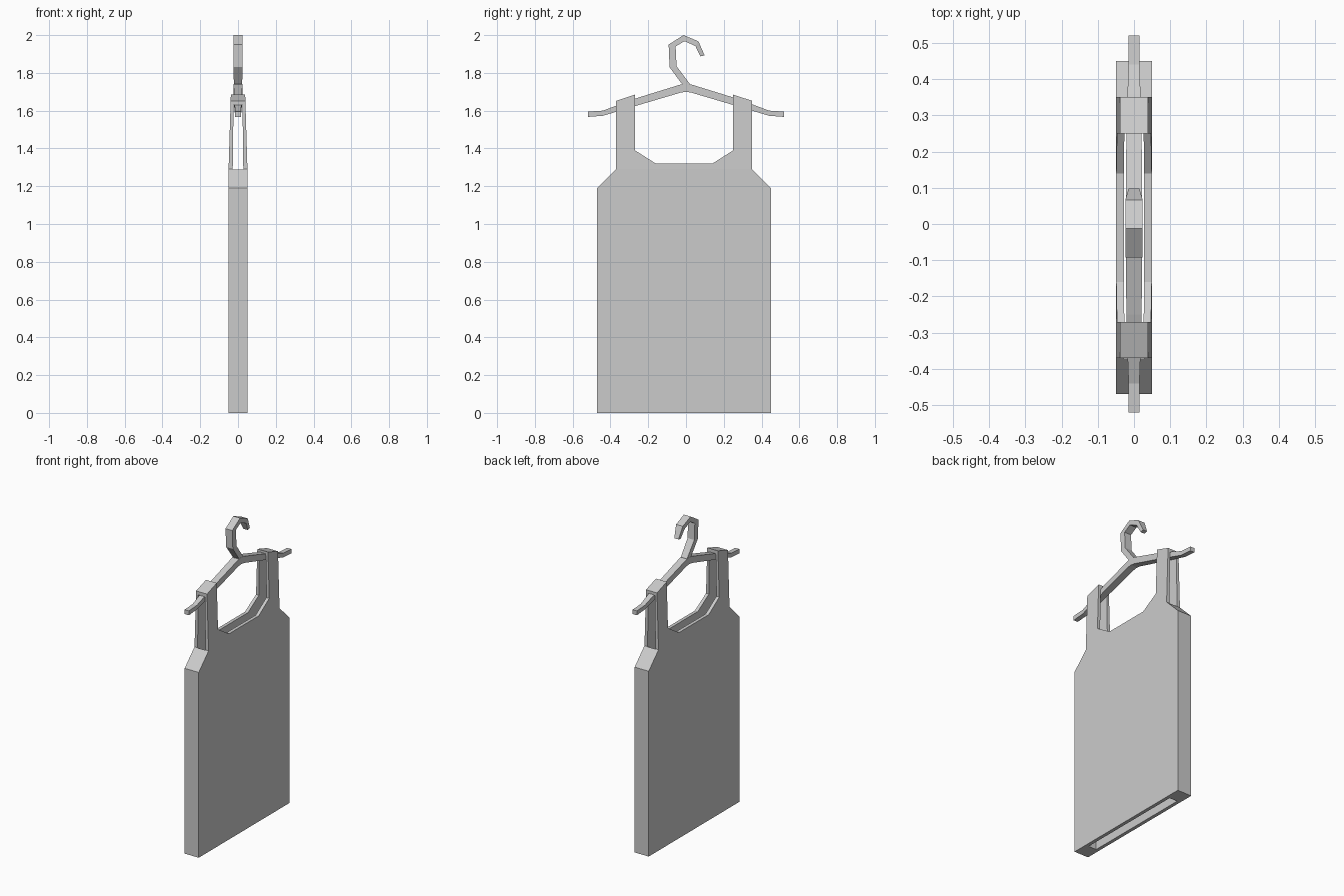
import bpy, bmesh

cube = bpy.data.objects.get("Cube")
if cube:
    bpy.data.objects.remove(cube, do_unlink=True)

grey = bpy.data.materials.new("plain grey")
grey.use_nodes = True
grey.diffuse_color = (0.6, 0.6, 0.6, 1)
grey.node_tree.nodes["Principled BSDF"].inputs["Base Color"].default_value = (0.6, 0.6, 0.6, 1)

STRAP_BASE, STRAP_TOP = 1.29, 1.685
CENTRE_Y = -0.01


def finish(name, bm):
    bmesh.ops.recalc_face_normals(bm, faces=bm.faces)
    mesh = bpy.data.meshes.new(name)
    bm.to_mesh(mesh)
    bm.free()
    mesh.materials.append(grey)
    obj = bpy.data.objects.new(name, mesh)
    bpy.context.collection.objects.link(obj)
    return obj


def tapered_slab(name, half_profile, half_width, top_width):
    """Mirror a (y, z) profile, extrude it along x, narrow it above the strap base."""
    outline = half_profile + [(-y, z) for y, z in reversed(half_profile)]
    bm = bmesh.new()
    face = bm.faces.new([bm.verts.new((-half_width, y + CENTRE_Y, z)) for y, z in outline])
    extruded = bmesh.ops.extrude_face_region(bm, geom=[face])["geom"]
    for v in extruded:
        if isinstance(v, bmesh.types.BMVert):
            v.co.x = half_width
    bmesh.ops.bisect_plane(bm, geom=bm.verts[:] + bm.edges[:] + bm.faces[:],
                           plane_co=(0, 0, STRAP_BASE), plane_no=(0, 0, 1))
    for v in bm.verts:
        t = max(0, (v.co.z - STRAP_BASE) / (STRAP_TOP - STRAP_BASE))
        v.co.x *= 1 + t * (top_width / half_width - 1)
    return finish(name, bm)


def bar(name, sections):
    """Skin rectangular sections (y1, z1, y2, z2, half width in x)."""
    bm = bmesh.new()
    rings = [[bm.verts.new(p) for p in ((-w, a, b), (w, a, b), (w, c, d), (-w, c, d))]
             for a, b, c, d, w in sections]
    for r, s in zip(rings, rings[1:]):
        for i in range(4):
            j = (i + 1) % 4
            bm.faces.new((r[i], r[j], s[j], s[i]))
    bm.faces.new(rings[0])
    bm.faces.new(rings[-1])
    return finish(name, bm)


# Garment with straps, hollowed out and open at the hem
garment = tapered_slab("garment", [(0.46, 0), (0.46, 1.19), (0.36, STRAP_BASE), (0.36, 1.652),
                                   (0.26, STRAP_TOP), (0.26, 1.39), (0.15, 1.32)], 0.05, 0.038)
cavity = tapered_slab("cavity_cutter", [(0.361, -0.1), (0.361, 1.63), (0.255, 1.66)],
                      0.028, 0.023)
cavity.hide_render = True
cut = garment.modifiers.new("hollow", "BOOLEAN")
cut.operation = "DIFFERENCE"
cut.solver = "EXACT"
cut.object = cavity
bpy.context.view_layer.objects.active = garment
bpy.ops.object.modifier_apply(modifier=cut.name)
bpy.data.objects.remove(cavity, do_unlink=True)

# Hanger arms, one continuous drooping bar
arm = [(0.52, 1.595, 1.567, 0.015), (0.44, 1.6, 1.573, 0.015), (0.36, 1.63, 1.597, 0.018),
       (0.25, 1.67, 1.63, 0.021), (0.03, 1.738, 1.695, 0.023)]
right = [(-y, top, -y, low, w) for y, top, low, w in arm]
left = [(y, top, y, low, w) for y, top, low, w in reversed(arm)]
bar("hanger_arms", right + [(0, 1.742, 0, 1.7, 0.023)] + left)

# Hanger hook, outer edge then inner edge
bar("hanger_hook", [(-0.022, 1.72, 0.022, 1.72, 0.022), (-0.022, 1.742, 0.02, 1.742, 0.022),
                    (-0.087, 1.83, -0.05, 1.835, 0.024), (-0.092, 1.95, -0.055, 1.94, 0.024),
                    (-0.013, 2.0, -0.008, 1.968, 0.024), (0.066, 1.967, 0.05, 1.942, 0.024),
                    (0.098, 1.893, 0.076, 1.887, 0.015)])
